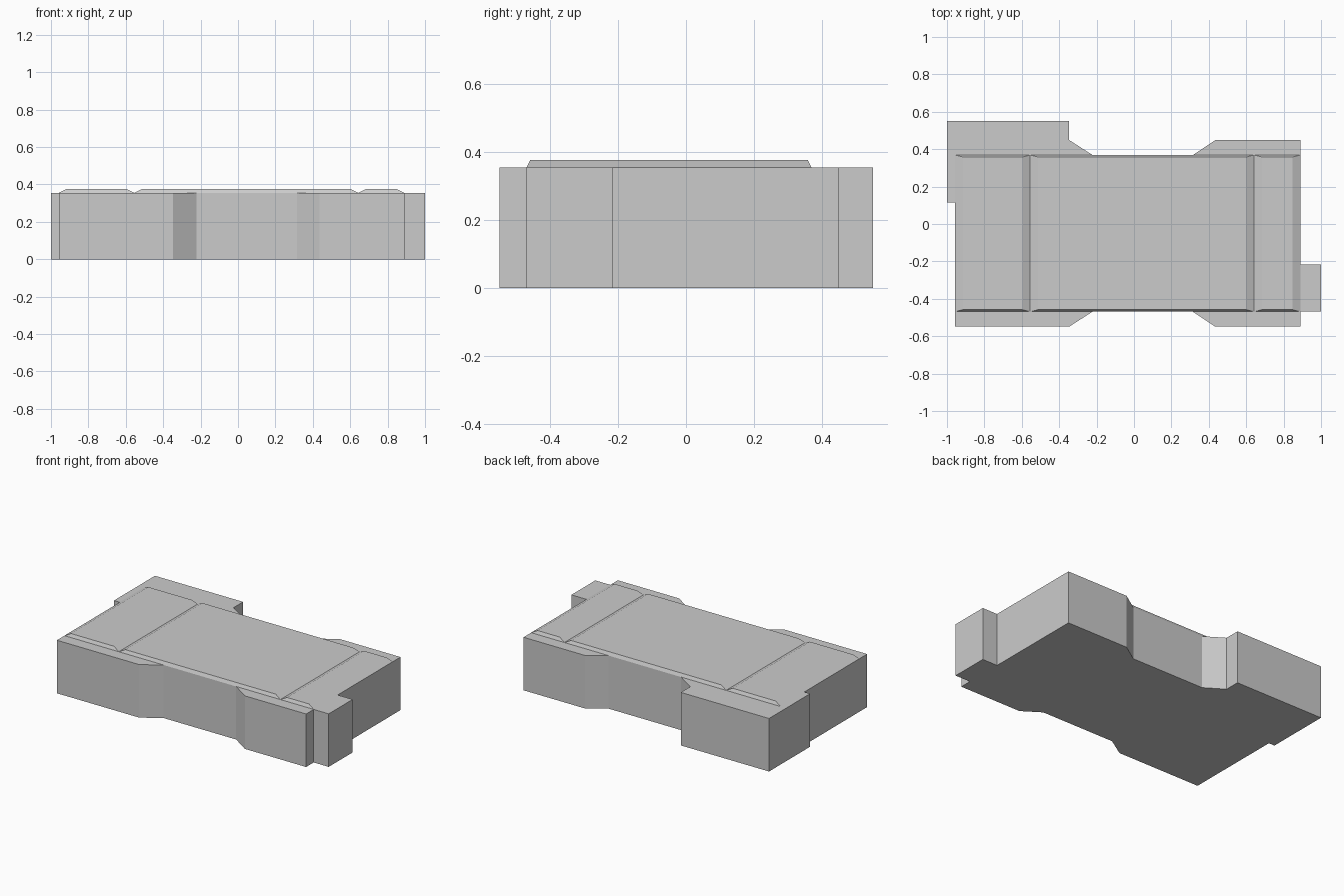
import bpy, bmesh

if "Cube" in bpy.data.objects:
    bpy.data.objects.remove(bpy.data.objects["Cube"])


def make_object(name, bm):
    bmesh.ops.recalc_face_normals(bm, faces=bm.faces)
    mesh = bpy.data.meshes.new(name)
    bm.to_mesh(mesh)
    bm.free()
    obj = bpy.data.objects.new(name, mesh)
    bpy.context.collection.objects.link(obj)
    return obj


def loft(name, lower, upper, z0, z1):
    """Closed solid between two matching outlines."""
    bm = bmesh.new()
    a = [bm.verts.new((x, y, z0)) for x, y in lower]
    b = [bm.verts.new((x, y, z1)) for x, y in upper]
    bm.faces.new(a)
    bm.faces.new(b)
    n = len(a)
    for i in range(n):
        j = (i + 1) % n
        bm.faces.new((a[i], a[j], b[j], b[i]))
    return make_object(name, bm)


def rect(x0, x1, y0, y1):
    return [(x0, y0), (x1, y0), (x1, y1), (x0, y1)]


BODY_TOP, PLATE_TOP = 0.355, 0.376

# Main block: waisted outline with end tabs
outline = [
    (-1, 0.55), (-0.347, 0.55), (-0.347, 0.449), (-0.222, 0.369),
    (0.315, 0.369), (0.435, 0.449), (0.889, 0.449), (0.889, -0.216),
    (1, -0.216), (1, -0.469), (0.889, -0.469), (0.889, -0.549),
    (0.435, -0.549), (0.315, -0.469), (-0.222, -0.469), (-0.347, -0.549),
    (-0.957, -0.549), (-0.957, 0.116), (-1, 0.116),
]
loft("body", outline, outline, 0, BODY_TOP)

# Three chamfered plates on top, meeting in V grooves
plates = {
    "left_plate": (-0.957, -0.555),
    "middle_plate": (-0.555, 0.642),
    "right_plate": (0.642, 0.889),
}
for name, (x0, x1) in plates.items():
    loft(name, rect(x0, x1, -0.469, 0.369),
         rect(x0 + 0.042, x1 - 0.042, -0.458, 0.358), BODY_TOP, PLATE_TOP)
